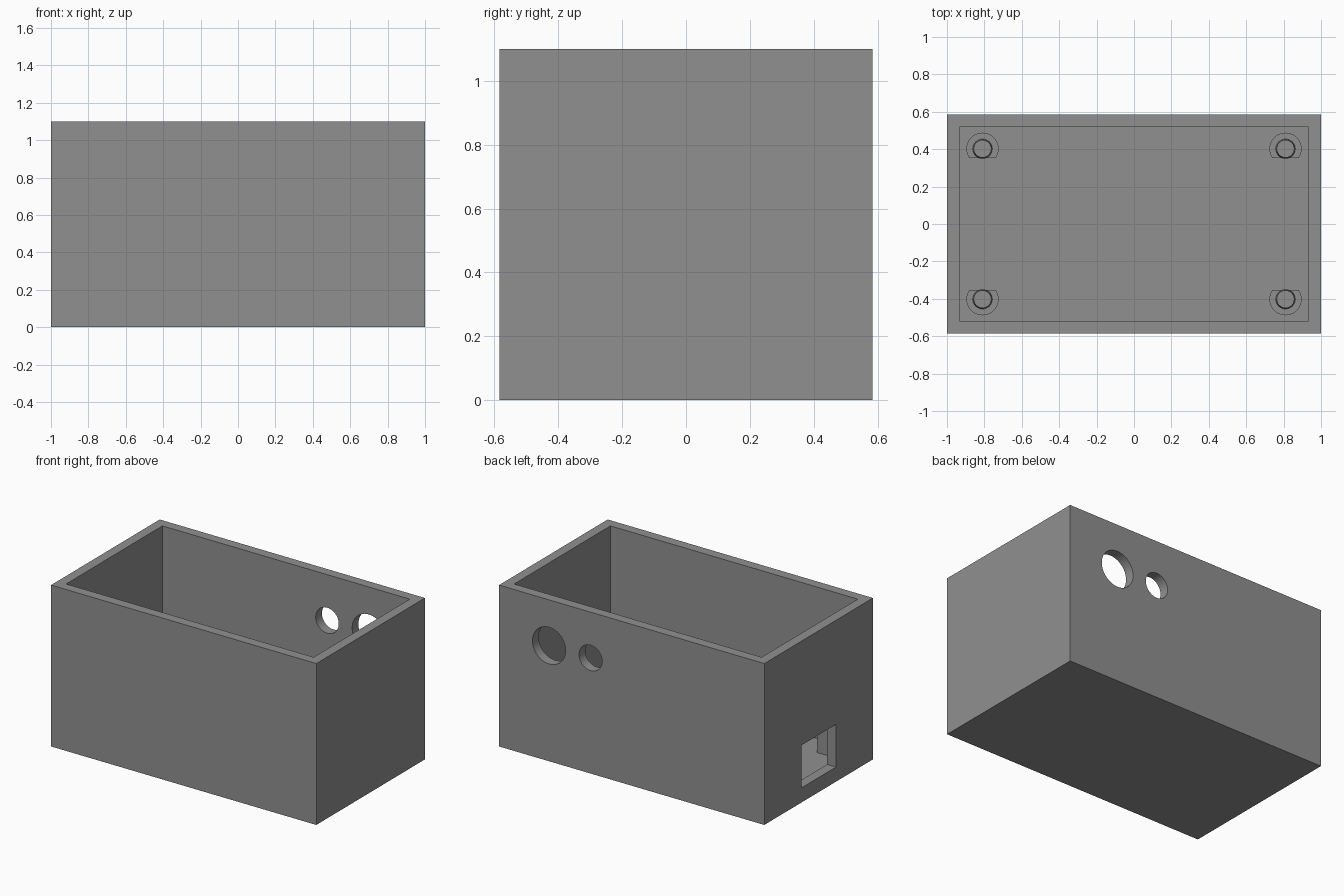
import bpy, bmesh, math
from mathutils import Matrix

if "Cube" in bpy.data.objects:
    bpy.data.objects.remove(bpy.data.objects["Cube"])

W, D, H = 2.0, 1.17, 1.10      # outer size
WALL = 0.067                   # wall and floor thickness
POST_TOP, PEG_TOP = 0.27, 0.35

grey = bpy.data.materials.new("grey plastic")
grey.diffuse_color = (0.28, 0.28, 0.28, 1)
grey.use_nodes = True
grey.node_tree.nodes["Principled BSDF"].inputs["Base Color"].default_value = grey.diffuse_color


def make_object(name, bm):
    mesh = bpy.data.meshes.new(name)
    bmesh.ops.recalc_face_normals(bm, faces=bm.faces)
    bm.to_mesh(mesh)
    bm.free()
    mesh.materials.append(grey)
    obj = bpy.data.objects.new(name, mesh)
    bpy.context.collection.objects.link(obj)
    return obj


def box(name, lo, hi):
    bm = bmesh.new()
    size = [b - a for a, b in zip(lo, hi)]
    mid = [(a + b) / 2 for a, b in zip(lo, hi)]
    bmesh.ops.create_cube(bm, size=1, matrix=Matrix.Translation(mid) @ Matrix.Diagonal((*size, 1)))
    return make_object(name, bm)


def cylinder(name, r1, r2, depth, matrix):
    bm = bmesh.new()
    bmesh.ops.create_cone(bm, cap_ends=True, segments=48, radius1=r1, radius2=r2,
                          depth=depth, matrix=matrix)
    return make_object(name, bm)


def smooth(obj):
    bpy.ops.object.select_all(action='DESELECT')
    obj.select_set(True)
    bpy.context.view_layer.objects.active = obj
    bpy.ops.object.shade_smooth_by_angle(angle=math.radians(30))


# Open-topped case
case = box("case", (-W / 2, -D / 2, 0), (W / 2, D / 2, H))
cutters = [
    box("cavity_cutter", (-W / 2 + WALL, -D / 2 + WALL, WALL), (W / 2 - WALL, D / 2 - WALL, H + 0.2)),
    # Port window in the left wall
    box("port_cutter", (-W / 2 - 0.1, -0.187, 0.10), (-W / 2 + 0.1, 0.187, 0.39)),
]
# Two round openings in the back wall
for name, x, r in (("large_hole_cutter", 0.623, 0.125), ("small_hole_cutter", 0.31, 0.087)):
    place = Matrix.Translation((x, D / 2, 0.788)) @ Matrix.Rotation(math.pi / 2, 4, 'X')
    cutters.append(cylinder(name, r, r, 0.3, place))

for cutter in cutters:
    mod = case.modifiers.new(cutter.name, 'BOOLEAN')
    mod.operation = 'DIFFERENCE'
    mod.solver = 'EXACT'
    mod.object = cutter
    bpy.context.view_layer.objects.active = case
    bpy.ops.object.modifier_apply(modifier=mod.name)
    bpy.data.objects.remove(cutter)
smooth(case)

# Corner posts with a flat on the inner side, each carrying a tapered peg
RADIUS, FLAT = 0.086, 0.05
half = math.acos(FLAT / RADIUS)
for sx in (-1, 1):
    for sy in (-1, 1):
        x, y = 0.81 * sx, 0.402 * sy
        bm = bmesh.new()
        ring = []
        for i in range(41):
            a = half + (2 * math.pi - 2 * half) * i / 40
            ring.append(bm.verts.new((x + RADIUS * math.sin(a),
                                      y - sy * RADIUS * math.cos(a), WALL - 0.005)))
        base = bm.faces.new(ring)
        top = bmesh.ops.extrude_face_region(bm, geom=[base])["geom"]
        bmesh.ops.translate(bm, vec=(0, 0, POST_TOP - WALL + 0.005),
                            verts=[v for v in top if isinstance(v, bmesh.types.BMVert)])
        smooth(make_object("corner_post", bm))
        depth = PEG_TOP - POST_TOP + 0.01
        smooth(cylinder("locating_peg", 0.053, 0.047, depth,
                        Matrix.Translation((x, y, PEG_TOP - depth / 2))))
